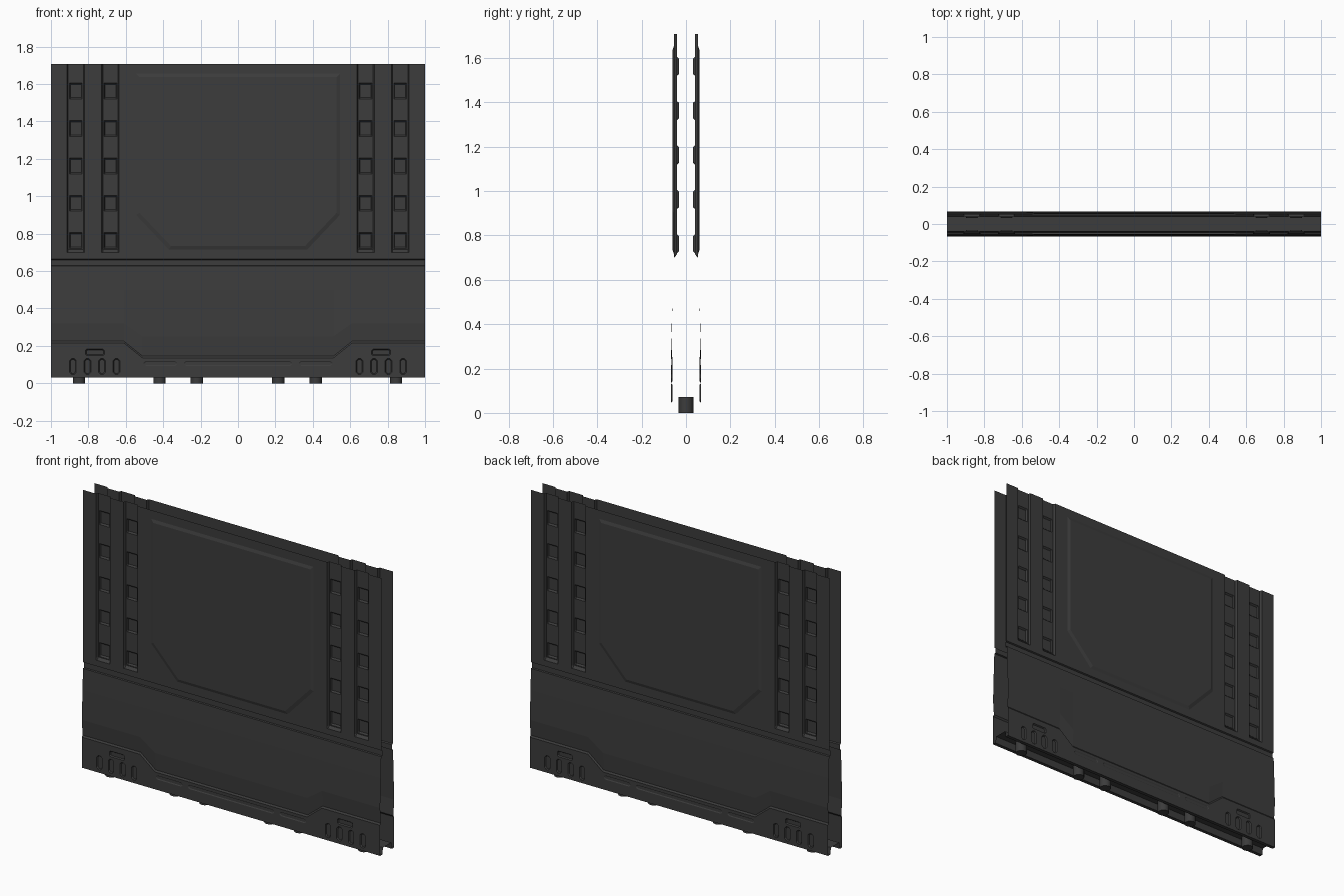
import bpy, bmesh, math

if "Cube" in bpy.data.objects:
    bpy.data.objects.remove(bpy.data.objects["Cube"])

mat = bpy.data.materials.new("dark_grey")
mat.diffuse_color = (0.045, 0.045, 0.045, 1)
mat.use_nodes = True
mat.node_tree.nodes["Principled BSDF"].inputs["Base Color"].default_value = mat.diffuse_color


def finish(name, bm, mirror=True):
    """Turn a bmesh into an object; the back skin is the mirrored front."""
    me = bpy.data.meshes.new(name)
    bm.to_mesh(me)
    bm.free()
    me.materials.append(mat)
    ob = bpy.data.objects.new(name, me)
    bpy.context.collection.objects.link(ob)
    if mirror:
        mod = ob.modifiers.new("back_side", 'MIRROR')
        mod.use_axis = (False, True, False)
        mod.merge_threshold = 0.0005
    return ob


def sheet(name, rows):
    """Skin a list of rows of points."""
    bm = bmesh.new()
    vs = [[bm.verts.new(p) for p in row] for row in rows]
    for a, b in zip(vs, vs[1:]):
        for i in range(len(a) - 1):
            bm.faces.new((a[i], a[i + 1], b[i + 1], b[i]))
    return finish(name, bm)


def step(bm, loop, depth, inset):
    """Raise (negative depth) or sink a panel from a loop of verts, with sloped rim."""
    xs = [v.co.x for v in loop]
    zs = [v.co.z for v in loop]
    cx, cz = (min(xs) + max(xs)) / 2, (min(zs) + max(zs)) / 2
    sx = 1 - 2 * inset / (max(xs) - min(xs))
    sz = 1 - 2 * inset / (max(zs) - min(zs))
    inner = [bm.verts.new((cx + (v.co.x - cx) * sx, v.co.y + depth,
                           cz + (v.co.z - cz) * sz)) for v in loop]
    n = len(loop)
    for i in range(n):
        j = (i + 1) % n
        bm.faces.new((loop[i], loop[j], inner[j], inner[i]))
    bm.faces.new(inner)


SKIN, KICK = -0.054, -0.067
TOP = 1.708

# Upper panel: sheet with vertical channels and alternating pockets
channels = [-0.867, -0.682, 0.682, 0.867]
xs = [-1.0] + [c + d for c in channels
               for d in (-.047, -.041, -.034, -.029, .029, .034, .041, .047)] + [1.0]
zs = [0.675, 0.70, 0.715]
for k in range(5):
    z = 0.72 + 0.2 * k
    zs += [z, z + .008, z + .077, z + .085]
zs.append(TOP)


def panel_y(x, z):
    d = min(abs(x - c) for c in channels)
    if d > 0.045 or z < 0.71:
        return SKIN
    local = (z - 0.72) % 0.2
    if d < 0.031 and z < 1.7 and 0.005 < local < 0.08:
        return -0.031
    return -0.040


sheet("upper_panel", [[(x, panel_y(x, z), z) for x in xs] for z in zs])

# Raised centre plate with clipped lower corners
bm = bmesh.new()
outline = [(-.37, .715), (.37, .715), (.545, .90), (.545, 1.655), (-.545, 1.655), (-.545, .90)]
step(bm, [bm.verts.new((x, SKIN, z)) for x, z in outline], -0.006, 0.018)
finish("centre_plate", bm)

# Lower panel: seam groove, swelling belly and ledge that dips in the middle
cols = [(-1, 0), (-.61, 0), (-.51, 1), (.51, 1), (.61, 0), (1, 0)]
profile = [(KICK, .215, .08), (-.060, .225, .08), (-.067, .32, .07), (-.061, .50, 0),
           (-.056, .627, 0), (-.046, .629, 0), (-.046, .660, 0), (SKIN, .664, 0), (SKIN, .675, 0)]
sheet("lower_panel", [[(x, y, z - drop * t) for x, t in cols] for y, z, drop in profile])

# Kick panel with sunk slots
bm = bmesh.new()


def ring(points):
    vs = [bm.verts.new((x, KICK, z)) for x, z in points]
    for a, b in zip(vs, vs[1:] + vs[:1]):
        bm.edges.new((a, b))
    return vs


def clipped(cx, cz, w, h, c):
    """Rectangle outline with clipped corners, counter-clockwise from the front."""
    a, b = w / 2, h / 2
    return [(cx + x, cz + z) for x, z in (
        (-a + c, -b), (a - c, -b), (a, -b + c), (a, b - c),
        (a - c, b), (-a + c, b), (-a, b - c), (-a, -b + c))]


ring([(-1, .03), (1, .03)] + [(x, .215 - .08 * t) for x, t in reversed(cols)])
slots = []
for s in (-1, 1):
    for x in (.65, .727, .805, .883):
        slots.append((ring(clipped(s * x, .09, .036, .085, .011)), .007, .005))
    slots.append((ring(clipped(s * .765, .165, .10, .034, .006)), .007, .005))
for x, w in ((-.415, .18), (0, .58), (.415, .18)):
    slots.append((ring(clipped(x, .106, w, .026, .010)), .003, .005))
bmesh.ops.triangle_fill(bm, edges=bm.edges[:], use_beauty=True, normal=(0, -1, 0))
for f in bm.faces:
    f.normal_update()
    if f.normal.y > 0:
        f.normal_flip()
for loop, depth, inset in slots:
    step(bm, loop, depth, inset)
finish("kick_panel", bm)

# Recessed underside
under = [(0, .07), (-.040, .07), (-.046, .03), (KICK, .03)]
sheet("underside", [[(x, y, z) for x in (-1, 1)] for y, z in under])

# Feet
for x in (-.85, -.42, -.22, .215, .415, .845):
    bm = bmesh.new()
    bmesh.ops.create_cone(bm, cap_ends=True, segments=12, radius1=.033, radius2=.033, depth=.072)
    bmesh.ops.translate(bm, verts=bm.verts, vec=(x, 0, .036))
    ob = finish("foot", bm, mirror=False)
    bpy.context.view_layer.objects.active = ob
    ob.select_set(True)
    bpy.ops.object.shade_smooth_by_angle(angle=math.radians(40))
    ob.select_set(False)
